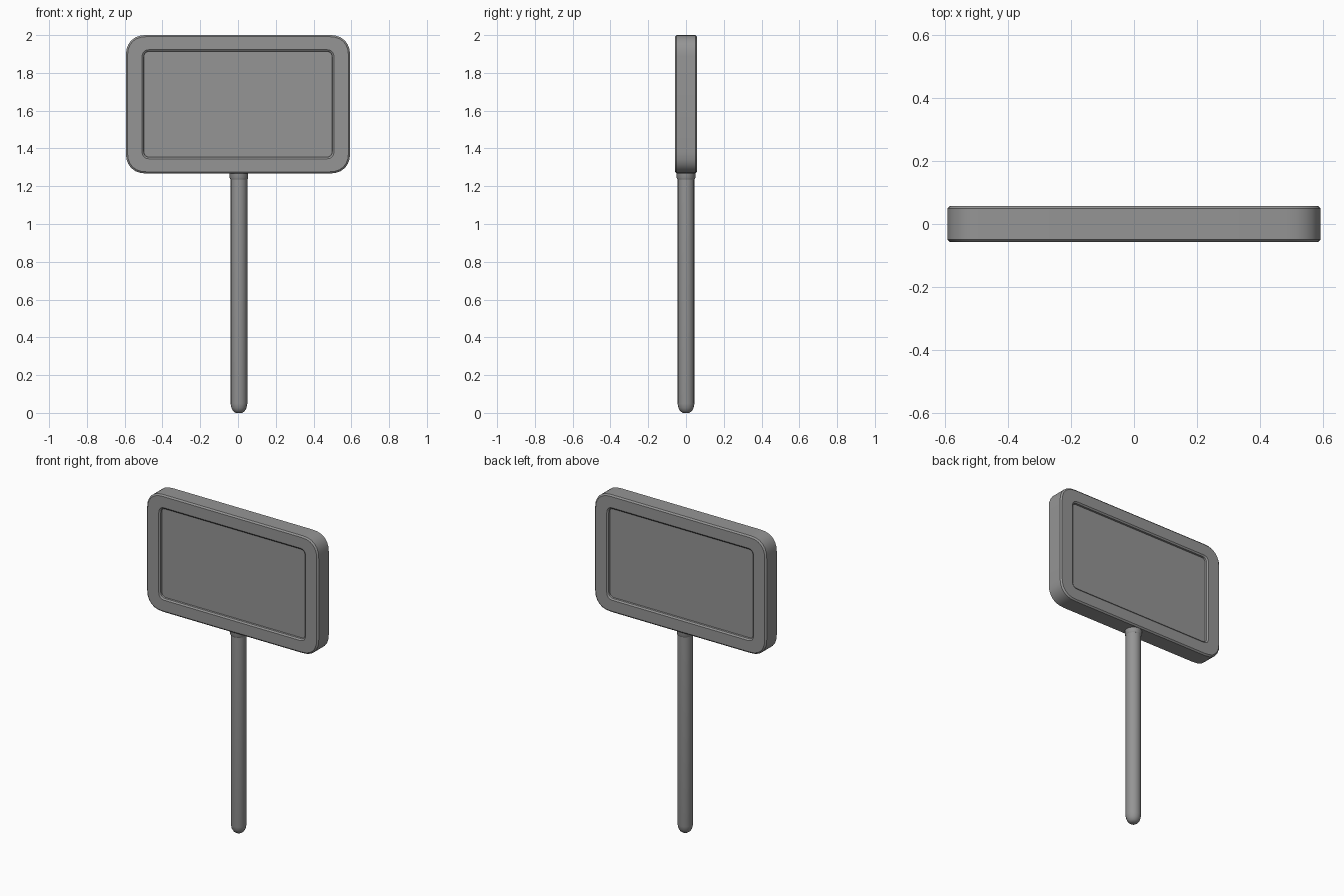
import bpy, bmesh, math

if "Cube" in bpy.data.objects:
    bpy.data.objects.remove(bpy.data.objects["Cube"])

CZ = 1.634  # board centre height
PX = 0.005  # post sits slightly right of centre

grey = bpy.data.materials.new("dark_grey")
grey.diffuse_color = (0.3, 0.3, 0.3, 1)
grey.use_nodes = True
grey.node_tree.nodes["Principled BSDF"].inputs["Base Color"].default_value = grey.diffuse_color


def finish(name, bm, angle):
    bmesh.ops.recalc_face_normals(bm, faces=bm.faces)
    me = bpy.data.meshes.new(name)
    bm.to_mesh(me)
    bm.free()
    me.materials.append(grey)
    ob = bpy.data.objects.new(name, me)
    bpy.context.collection.objects.link(ob)
    bpy.ops.object.select_all(action='DESELECT')
    ob.select_set(True)
    bpy.context.view_layer.objects.active = ob
    bpy.ops.object.shade_smooth_by_angle(angle=math.radians(angle))
    return ob


def skin(bm, rings):
    # join successive rings with quads and cap both ends
    for a, b in zip(rings, rings[1:]):
        n = len(a)
        for i in range(n):
            j = (i + 1) % n
            bm.faces.new((a[i], a[j], b[j], b[i]))
    bm.faces.new(rings[0])
    bm.faces.new(rings[-1])


def rounded_rect(bm, hw, hh, r, y, seg=6):
    # slightly squarish (superelliptic) corners
    def bend(t):
        return math.copysign(abs(t) ** 0.85, t)
    ring = []
    for q, (sx, sz) in enumerate([(1, 1), (-1, 1), (-1, -1), (1, -1)]):
        for k in range(seg + 1):
            a = math.pi / 2 * (q + k / seg)
            ring.append(bm.verts.new((sx * (hw - r) + r * bend(math.cos(a)), y,
                                      CZ + sz * (hh - r) + r * bend(math.sin(a)))))
    return ring


def lathe(name, profile, sides=16):
    bm = bmesh.new()
    rings = [[bm.verts.new((PX + r * math.cos(2 * math.pi * i / sides),
                            r * math.sin(2 * math.pi * i / sides), z))
              for i in range(sides)] for r, z in profile]
    skin(bm, rings)
    return finish(name, bm, 40)


# Sign board: chamfered rim with a recessed panel on front and back
half = [(0.498, 0.279, 0.030, 0.040),
        (0.499, 0.280, 0.031, 0.051),
        (0.508, 0.289, 0.040, 0.058),
        (0.585, 0.358, 0.104, 0.058),
        (0.594, 0.367, 0.113, 0.050)]
bm = bmesh.new()
rings = [rounded_rect(bm, w, h, r, -y) for w, h, r, y in half]
rings += [rounded_rect(bm, w, h, r, y) for w, h, r, y in reversed(half)]
skin(bm, rings)
finish("sign_board", bm, 30)

# Post with rounded foot
lathe("post", [(0.018, 0.0), (0.031, 0.010), (0.040, 0.026),
               (0.0445, 0.050), (0.0445, 1.29)])

# Collar under the board
lathe("post_collar", [(0.045, 1.236), (0.049, 1.243), (0.049, 1.28)])
